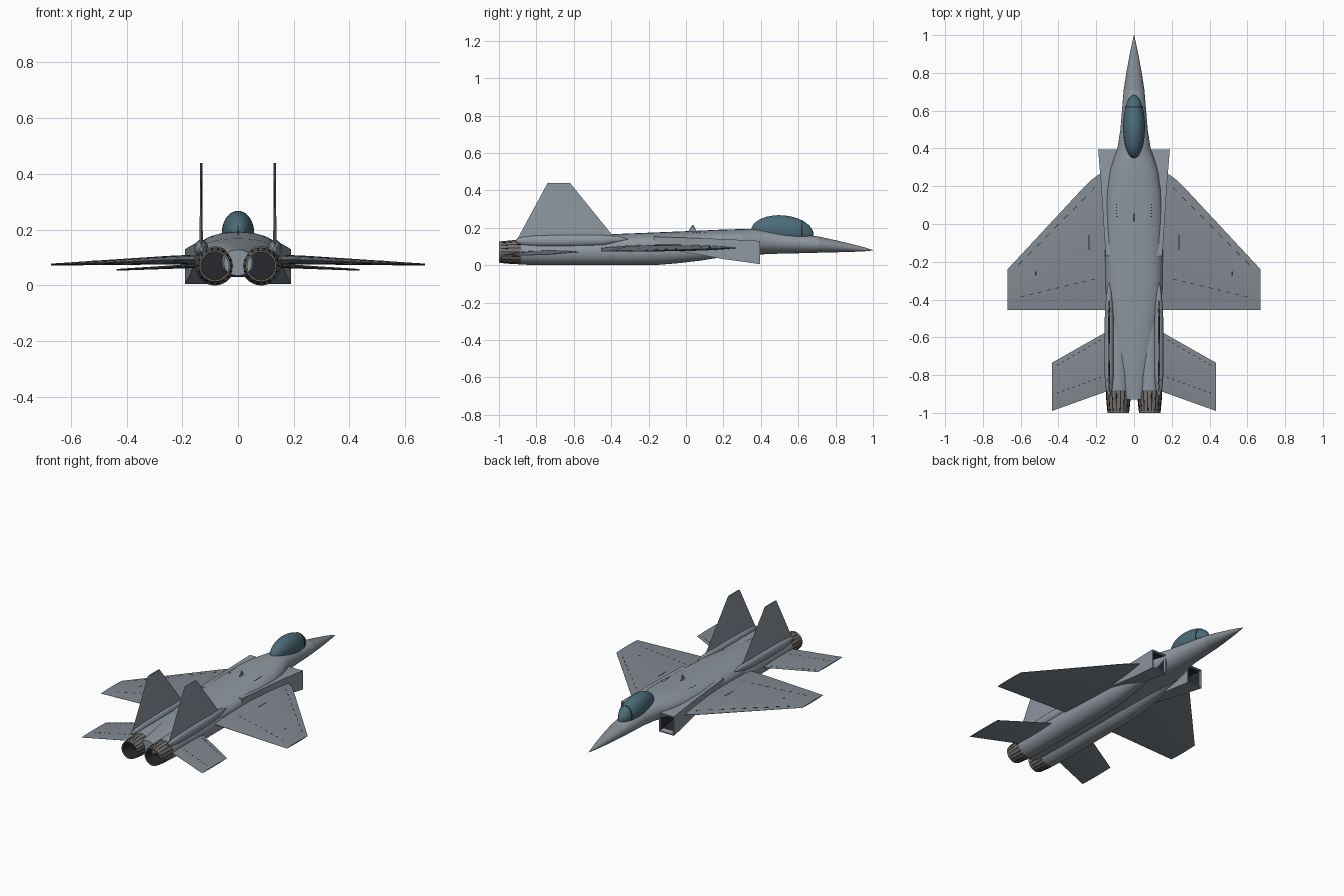
import bpy, bmesh, math

if "Cube" in bpy.data.objects:
    bpy.data.objects.remove(bpy.data.objects["Cube"])


def material(name, r, g, b):
    m = bpy.data.materials.new(name)
    m.diffuse_color = (r, g, b, 1)
    m.use_nodes = True
    m.node_tree.nodes["Principled BSDF"].inputs["Base Color"].default_value = m.diffuse_color
    return m


GREY = material("airframe_grey", 0.27, 0.31, 0.35)
WING = material("wing_grey", 0.22, 0.25, 0.28)
RADOME = material("radome_grey", 0.23, 0.26, 0.29)
GLASS = material("canopy_glass", 0.07, 0.15, 0.19)
METAL = material("nozzle_metal", 0.19, 0.17, 0.155)
DARK = material("dark_detail", 0.02, 0.022, 0.027)


def loft(name, rings, mat, mirror=False, cap=True, closed=False, angle=35):
    """Skin equal-length rings of points; optional mirror across x."""
    bm = bmesh.new()
    vr = [[bm.verts.new(p) for p in r] for r in rings]
    n = len(vr[0])
    pairs = list(zip(vr, vr[1:])) + ([(vr[-1], vr[0])] if closed else [])
    for a, b in pairs:
        for i in range(n):
            j = (i + 1) % n
            bm.faces.new((a[i], a[j], b[j], b[i]))
    if cap and not closed:
        bm.faces.new(vr[0])
        bm.faces.new(vr[-1])
    bmesh.ops.remove_doubles(bm, verts=bm.verts, dist=1e-5)
    bmesh.ops.recalc_face_normals(bm, faces=bm.faces)
    me = bpy.data.meshes.new(name)
    bm.to_mesh(me)
    bm.free()
    ob = bpy.data.objects.new(name, me)
    bpy.context.collection.objects.link(ob)
    me.materials.append(mat)
    bpy.ops.object.select_all(action='DESELECT')
    ob.select_set(True)
    bpy.context.view_layer.objects.active = ob
    bpy.ops.object.shade_smooth_by_angle(angle=math.radians(angle))
    if mirror:
        ob.modifiers.new("Mirror", 'MIRROR')
    return ob


def oval(y, w, z0, z1, x=0, p=2.0, n=40):
    """Superellipse cross-section across the fuselage axis."""
    def s(v):
        return math.copysign(abs(v) ** (2 / p), v)
    c, h = (z0 + z1) / 2, (z1 - z0) / 2
    return [(x + w * s(math.cos(t)), y, c + h * s(math.sin(t)))
            for t in (2 * math.pi * i / n for i in range(n))]


def rect(y, x0, x1, z0, z1):
    return [(x0, y, z0), (x1, y, z0), (x1, y, z1), (x0, y, z1)]


# fuselage: (y, half width, bottom, top, squareness)
body = [(0.71, .055, .067, .153, 2), (0.6, .064, .064, .17, 2), (0.5, .072, .062, .185, 2),
        (0.4, .088, .058, .193, 2.1), (0.34, .11, .053, .194, 2.2), (0.28, .128, .05, .193, 2.3),
        (0.18, .145, .045, .19, 2.4), (0.05, .153, .038, .184, 2.4), (-0.1, .155, .032, .178, 2.4),
        (-0.35, .15, .03, .168, 2.4), (-0.5, .132, .03, .16, 2.4), (-0.7, .1, .03, .147, 2.4),
        (-0.85, .07, .032, .135, 2.4), (-0.93, .05, .036, .128, 2.4)]
loft("fuselage", [oval(y, w, a, b, p=p) for y, w, a, b, p in body], GREY)
nose = [(1.0, .001, .079, .081), (0.96, .01, .075, .094), (0.9, .0225, .072, .11),
        (0.8, .041, .069, .134), (0.71, .055, .067, .153)]
loft("nose_cone", [oval(*s) for s in nose], RADOME)

# canopy bubble with frame hoop
rings = []
for i in range(25):
    t = math.pi * i / 24
    r = max(math.sin(t), .005)
    y = .515 + .168 * math.cos(t)
    zc = .171 - .01 * math.cos(t)
    rings.append(oval(y, .058 * r, zc - .06 * r, zc + .096 * r))
loft("canopy", rings, GLASS)
r = math.sin(math.acos(.105 / .168))
loft("canopy_frame", [oval(y, .0585 * r + .001, .164 - .06 * r, .165 + .097 * r)
                      for y in (.616, .623)], DARK)

# engine nacelles
nac = [(0.3, .02, .062, .11), (0.2, .038, .045, .12), (0.08, .054, .025, .13),
       (-0.05, .064, .01, .137), (-0.15, .069, .002, .139), (-0.3, .07, 0, .14),
       (-0.8, .07, 0, .14), (-0.88, .066, .004, .136)]
loft("engine_nacelle", [oval(*s, x=.083) for s in nac], GREY, mirror=True)

# exhaust nozzles: hollow tube with raised petals
NX, NZ = .083, .07


def circ(y, r):
    return oval(y, r, NZ - r, NZ + r, x=NX)


loft("nozzle", [circ(-.84, .066), circ(-.92, .064), circ(-1, .056), circ(-1, .05),
                circ(-.9, .052), circ(-.86, .03)], METAL, mirror=True)
loft("nozzle_inside", [circ(-.995, .0496), circ(-.9, .0496), circ(-.9, .001)], DARK,
     mirror=True, cap=False)
for k in range(18):
    a = 2 * math.pi * k / 18
    rr = []
    for y, rad in ((-.885, .0645), (-.93, .063), (-.99, .0572)):
        rr.append([(NX + (rad + h) * math.cos(a + d), y, NZ + (rad + h) * math.sin(a + d))
                   for d, h in ((-.045, -.003), (.045, -.003), (.045, .0012), (-.045, .0012))])
    loft(f"nozzle_petal_seam_{k + 1}", rr, DARK, mirror=True)

# box intakes tapering back into the body, with a dark duct
loft("air_intake", [rect(-.17, .09, .15, .1, .153), rect(.2, .085, .174, .033, .14),
                    rect(.395, .082, .19, .006, .13), rect(.395, .09, .183, .014, .123),
                    rect(.25, .092, .168, .04, .12)], GREY, mirror=True, angle=20)
loft("intake_duct", [rect(.385, .0905, .1815, .0155, .1225), rect(.27, .0925, .1685, .038, .1195),
                     rect(.27, .13, .131, .08, .081)], DARK, mirror=True, cap=False)

# wings and tailplanes: (x, leading y, trailing y, z, thickness)
wing = [(.1, .3, -.455, .094, .036), (.19, .26, -.455, .092, .034), (.23, .23, -.455, .091, .032),
        (.27, .19, -.455, .09, .03), (.67, -.24, -.455, .075, .007)]
stab = [(.1, -.545, -.87, .073, .017), (.435, -.735, -.99, .056, .006)]
CH = [i / 12 for i in range(13)]


def lens(u):
    return max(4 * u * (1 - u), .04) ** .8


def foil(x, le, te, z, t):
    up = [(x, le + (te - le) * u, z + t / 2 * lens(u)) for u in CH]
    return up + [(x, le + (te - le) * u, z - t / 2 * lens(u)) for u in CH[::-1]]


loft("wing", [foil(*s) for s in wing], WING, mirror=True)
loft("tailplane", [foil(*s) for s in stab], WING, mirror=True)


def surface(sections, x, y):
    """Top height of a lofted wing at x, y."""
    for a, b in zip(sections, sections[1:]):
        if x <= b[0] + 1e-6:
            f = (x - a[0]) / (b[0] - a[0])
            _, le, te, z, t = [p + (q - p) * f for p, q in zip(a, b)]
            return z + t / 2 * lens(min(1, max(0, (y - le) / (te - le))))


def seam(name, sections, p, q, w=.0018, dashes=9):
    """Dashed thin strip lying on the top of a wing."""
    dx, dy = q[0] - p[0], q[1] - p[1]
    L = math.hypot(dx, dy)
    nx, ny = -dy / L * w, dx / L * w
    for k in range(dashes):
        rr = []
        for f in ((k + .15) / dashes, (k + .6) / dashes):
            x, y = p[0] + dx * f, p[1] + dy * f
            z = surface(sections, x, y)
            rr.append([(x - nx, y - ny, z - .003), (x + nx, y + ny, z - .003),
                       (x + nx, y + ny, z + .0006), (x - nx, y - ny, z + .0006)])
        loft(f"{name}_{k + 1}", rr, DARK, mirror=True)


seam("slat_seam", wing, (.2, .2), (.63, -.235))
seam("flap_seam", wing, (.2, -.29), (.62, -.39))
seam("wing_slot", wing, (.239, -.03), (.239, -.21), .003, 1)
seam("wing_tip_slot", wing, (.52, -.245), (.52, -.29), .003, 1)
seam("tailplane_front_seam", stab, (.17, -.61), (.42, -.755))
seam("tailplane_rear_seam", stab, (.17, -.81), (.42, -.9))

# tail booms carrying the twin fins
boom = [(-.31, .003, .137, .143), (-.36, .013, .122, .155), (-.45, .022, .105, .162),
        (-.6, .025, .1, .164), (-.8, .024, .1, .16), (-.87, .018, .108, .152),
        (-.91, .005, .122, .14)]
loft("tail_boom", [oval(*s, x=.132, n=24) for s in boom], GREY, mirror=True)


def fin(name, levels, x, mat, mirror):
    """Upright blade from (z, rear y, front y, half thickness) levels."""
    loft(name, [[(x, f, z), (x + t, f + (r - f) * .15, z), (x + t, r + (f - r) * .15, z),
                 (x, r, z), (x - t, r + (f - r) * .15, z), (x - t, f + (r - f) * .15, z)]
                for z, r, f, t in levels], mat, mirror, angle=15)


fin("tail_fin", [(.125, -.91, -.365, .006), (.44, -.74, -.62, .004)], .132, GREY, True)
fin("spine_antenna", [(.17, .005, .065, .003), (.195, .02, .05, .003), (.216, .034, .04, .002)],
    0, GREY, False)

# dorsal vent slats
for k in range(5):
    y = .04 + .016 * k
    loft(f"dorsal_vent_{k + 1}", [rect(y - .003, .062, .096, .15, .1765 - .0005 * (4 - k)),
                                  rect(y + .003, .062, .096, .15, .1765 - .0005 * (4 - k))],
         DARK, mirror=True)
